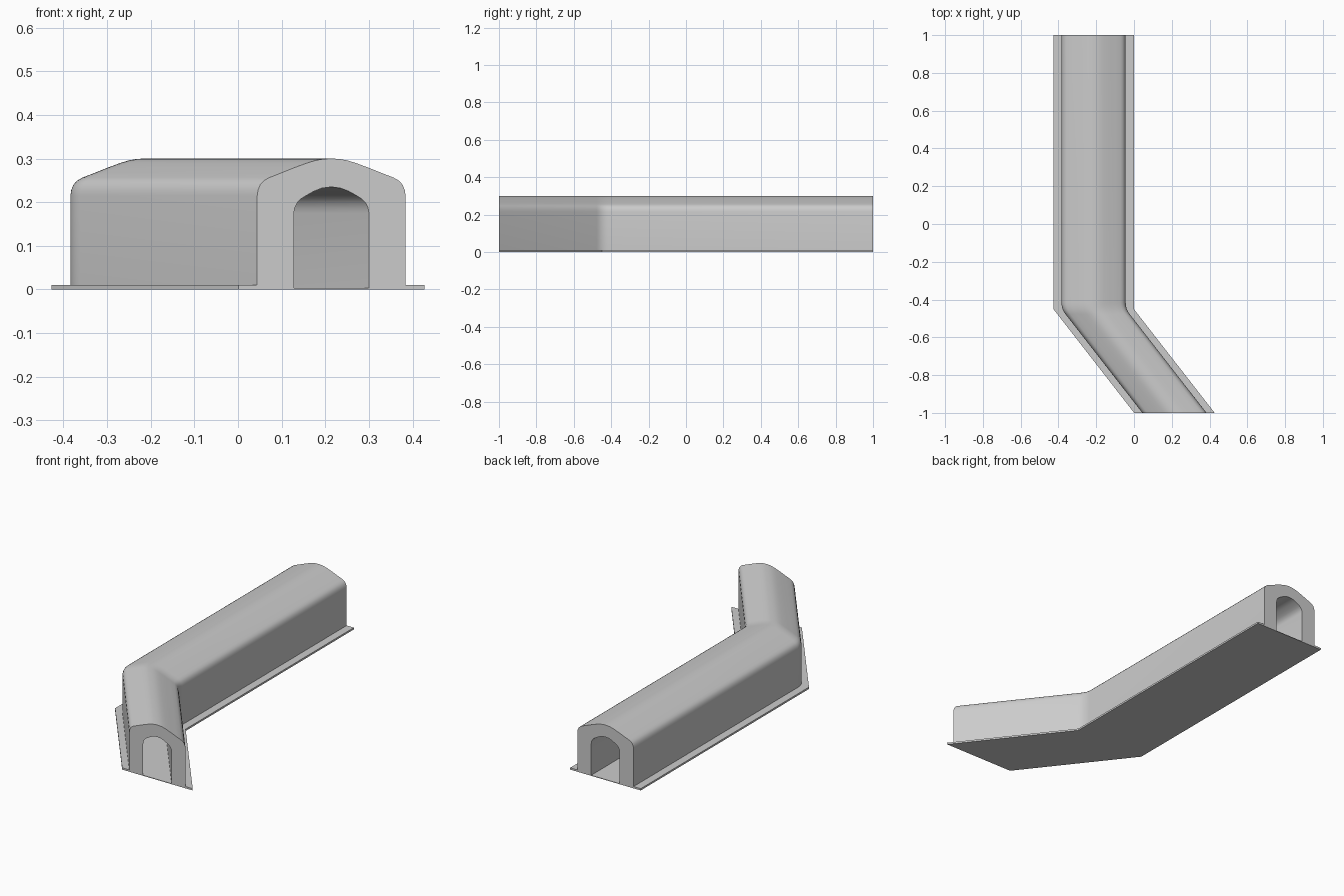
import bpy, bmesh
from mathutils import Vector

if "Cube" in bpy.data.objects:
    bpy.data.objects.remove(bpy.data.objects["Cube"])


def mirrored(half):
    # half runs from the right side up to the centre line
    return half + [(-x, z) for x, z in reversed(half) if x > 1e-6]


def sweep(name, profile, path, smooth=False):
    # carry an xz profile along an xy path, keeping it parallel to the front
    bm = bmesh.new()
    rings = [[bm.verts.new((px + x, py, z)) for x, z in profile] for px, py in path]
    n = len(profile)
    for a, b in zip(rings, rings[1:]):
        for i in range(n):
            j = (i + 1) % n
            bm.faces.new((a[i], a[j], b[j], b[i]))
    bm.faces.new(rings[0])
    bm.faces.new(rings[-1])
    bmesh.ops.recalc_face_normals(bm, faces=bm.faces[:])
    mesh = bpy.data.meshes.new(name)
    bm.to_mesh(mesh)
    bm.free()
    obj = bpy.data.objects.new(name, mesh)
    bpy.context.collection.objects.link(obj)
    if smooth:
        bpy.ops.object.select_all(action='DESELECT')
        obj.select_set(True)
        bpy.context.view_layer.objects.active = obj
        bpy.ops.object.shade_smooth_by_angle(angle=0.6)
    return obj


# Path: straight run from the back, then a bend towards the front right
back, knee, front = Vector((-0.214, 1)), Vector((-0.214, -0.45)), Vector((0.214, -1))
p0 = knee + (back - knee).normalized() * 0.035
p2 = knee + (front - knee).normalized() * 0.035
bend = [p0 * (1 - t) ** 2 + knee * 2 * t * (1 - t) + p2 * t * t
        for t in (i / 6 for i in range(7))]

# Base slab with side flanges and a shallow recessed floor
base = [(0.213, 0), (0.213, 0.01), (0.086, 0.01), (0.086, 0.003)]
sweep("base_slab", mirrored(base), [back, knee, front])

# Arched tunnel shell: outer outline, then the opening in reverse
outer = [(0.17, 0.01), (0.17, 0.215), (0.168, 0.228), (0.163, 0.24), (0.155, 0.249),
         (0.143, 0.256), (0.115, 0.267), (0.085, 0.279), (0.055, 0.29),
         (0.035, 0.296), (0.018, 0.299), (0, 0.3)]
inner = [(0.086, 0.01), (0.086, 0.175), (0.084, 0.187), (0.078, 0.199), (0.069, 0.208),
         (0.056, 0.216), (0.04, 0.225), (0.022, 0.232), (0, 0.235)]
sweep("tunnel_shell", mirrored(outer) + mirrored(inner)[::-1], [back] + bend + [front], True)
